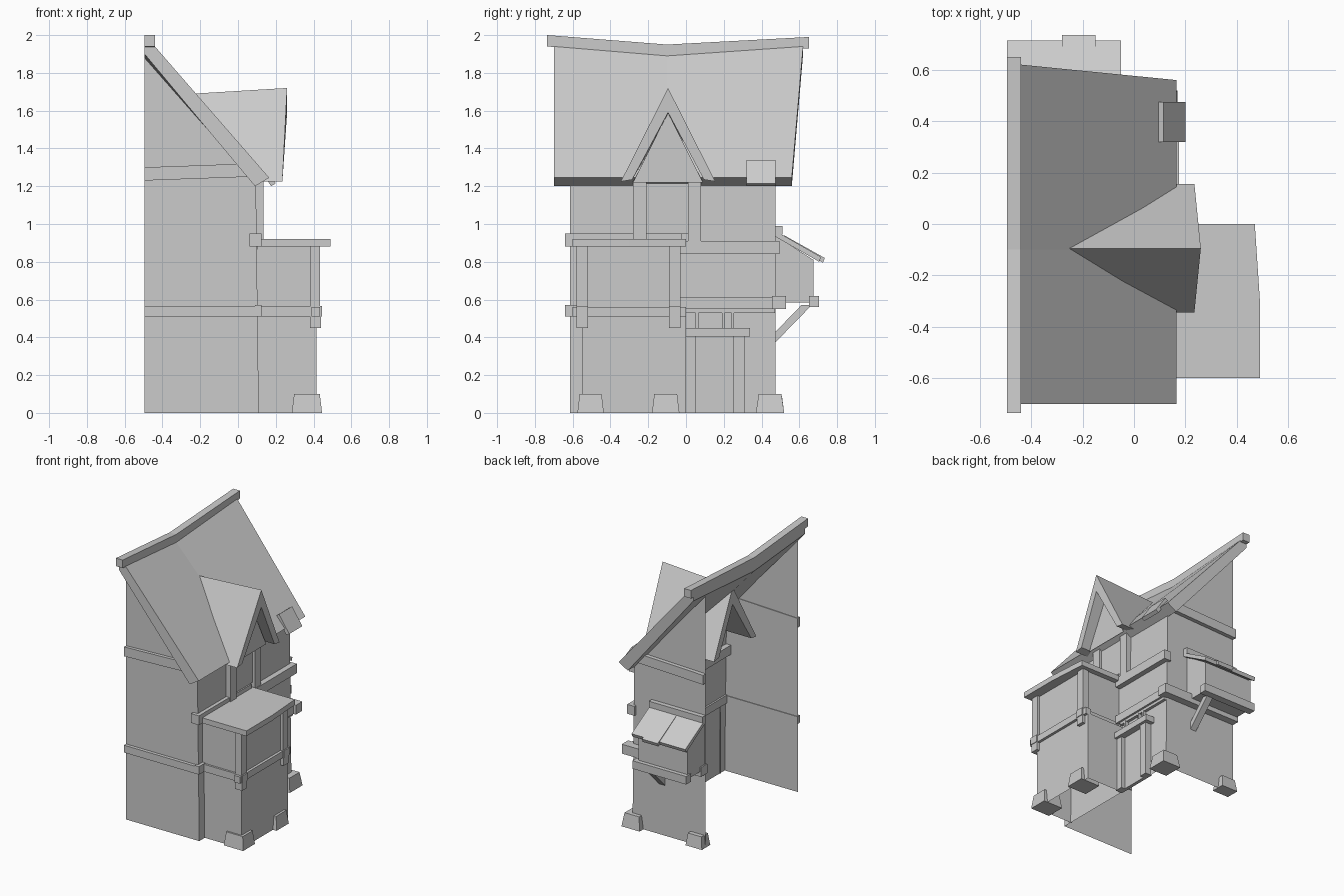
import bpy, bmesh
from mathutils import Vector

cube = bpy.data.objects.get("Cube")
if cube:
    bpy.data.objects.remove(cube, do_unlink=True)

stone = bpy.data.materials.new("light_grey")
stone.use_nodes = True
GREY = (0.6, 0.6, 0.6, 1)
stone.diffuse_color = GREY
stone.node_tree.nodes["Principled BSDF"].inputs["Base Color"].default_value = GREY


def finish(name, bm):
    mesh = bpy.data.meshes.new(name)
    bm.to_mesh(mesh)
    bm.free()
    mesh.materials.append(stone)
    obj = bpy.data.objects.new(name, mesh)
    bpy.context.collection.objects.link(obj)
    return obj


def loft(name, rings):
    """Closed solid through rings of equal point count."""
    bm = bmesh.new()
    rows = [[bm.verts.new(p) for p in ring] for ring in rings]
    n = len(rows[0])
    for a, b in zip(rows, rows[1:]):
        for i in range(n):
            j = (i + 1) % n
            bm.faces.new((a[i], a[j], b[j], b[i]))
    bm.faces.new(rows[0][::-1])
    bm.faces.new(rows[-1])
    bmesh.ops.recalc_face_normals(bm, faces=bm.faces)
    return finish(name, bm)


def box(name, x, y, z, taper=0.0):
    def ring(h, t):
        return [(x[0] + t, y[0] + t, h), (x[1] - t, y[0] + t, h),
                (x[1] - t, y[1] - t, h), (x[0] + t, y[1] - t, h)]
    return loft(name, [ring(z[0], 0), ring(z[1], taper)])


def sheet(name, points):
    """Single flat wall, points ordered counter-clockwise from outside."""
    bm = bmesh.new()
    bm.faces.new([bm.verts.new(p) for p in points])
    return finish(name, bm)


def prism_x(name, profile, x0, x1):
    return loft(name, [[(x, y, z) for y, z in profile] for x in (x0, x1)])


# Main walls, open on the -x side
BACK, FRONT, EAVE, TOP = 0.475, -0.615, 1.21, 1.88
gable = [(-0.495, 0), (0.11, 0), (0.095, EAVE), (-0.495, TOP)]
sheet("front_wall", [(x, FRONT, z) for x, z in gable])
sheet("back_wall", [(x, BACK, z) for x, z in reversed(gable)])
sheet("side_wall", [(0.11, FRONT, 0), (0.11, BACK, 0),
                    (0.095, BACK, EAVE), (0.095, FRONT, EAVE)])


# Sagging main roof
def roof_ring(y_top, y_low, sag):
    return [(-0.495, y_top, 1.97 - sag), (-0.495, y_top, 1.9 - sag),
            (0.09, y_low, 1.2), (0.165, y_low, 1.245), (-0.44, y_top, 1.94 - sag)]


loft("main_roof", [roof_ring(-0.7, -0.7, 0), roof_ring(-0.1, -0.1, 0.05),
                   roof_ring(0.62, 0.56, 0)])
loft("ridge_beam", [[(-0.495, y, z), (-0.44, y, z), (-0.44, y, z + 0.06), (-0.495, y, z + 0.06)]
                    for y, z in ((-0.735, 1.94), (-0.1, 1.89), (0.65, 1.93))])
loft("eave_patch", [[(0.095, y, 1.325), (0.115, y, 1.34), (0.2, y, 1.215), (0.175, y, 1.2)]
                    for y in (0.32, 0.475)])


# Dormer roof with hollow underside
def dormer_ring(x_eave, x_peak, peak):
    return [(x_eave, -0.345, 1.225), (x_peak, -0.095, peak), (x_eave, 0.155, 1.225),
            (x_eave, 0.095, 1.235), (x_peak, -0.095, peak - 0.13), (x_eave, -0.285, 1.235)]


loft("dormer_roof", [dormer_ring(-0.34, -0.32, 1.685), dormer_ring(0.235, 0.26, 1.72)])
sheet("dormer_gable", [(0.17, -0.28, 1.22), (0.17, 0.09, 1.22), (0.17, -0.095, 1.59)])
for side, y in (("front", -0.28), ("back", 0.01)):
    box(side + "_dormer_post", (0.09, 0.135), (y, y + 0.07), (0.91, 1.24))
box("dormer_panel", (0.09, 0.115), (-0.21, 0.01), (0.95, 1.22))

# Timber bands on the gable ends
for side, y in (("front", (-0.64, -0.61)), ("back", (0.47, 0.505))):
    loft(side + "_gable_band", [
        [(x, y[0], z), (x, y[1], z), (x, y[1], z + 0.07), (x, y[0], z + 0.07)]
        for x, z in ((-0.495, 1.23), (0.06, 1.25))])
box("front_floor_band", (-0.495, 0.11), (-0.64, -0.61), (0.51, 0.565))
box("front_corner_beam", (0.06, 0.125), (-0.64, -0.02), (0.88, 0.95))
box("lower_corner_beam", (0.09, 0.125), (-0.64, -0.02), (0.51, 0.57))
box("upper_side_beam", (0.08, 0.14), (-0.03, 0.495), (0.84, 0.91))
box("lower_side_beam", (0.08, 0.14), (-0.03, 0.5), (0.55, 0.61))
box("back_floor_beam", (-0.495, 0.16), (0.455, 0.53), (0.55, 0.62))
box("side_ledge", (0.09, 0.125), (0, 0.47), (0.53, 0.55))

# Two-storey bay, open underneath
for level, y0, y1, z0, z1 in (("lower", -0.55, 0, 0, 0.52), ("upper", -0.565, -0.04, 0.52, 0.9)):
    path = [(0.1, y0), (0.415, y0), (0.415, y1), (0.1, y1)]
    for part, a, b in zip(("front", "side", "back"), path, path[1:]):
        sheet(f"{level}_bay_{part}", [(*a, z0), (*b, z0), (*b, z1), (*a, z1)])
loft("bay_roof", [[(0.1, -0.6, z), (0.49, -0.6, z), (0.49, -0.3, z), (0.47, 0, z), (0.1, 0, z)]
                  for z in (0.88, 0.92)])
box("bay_side_beam", (0.39, 0.435), (-0.6, 0), (0.51, 0.56))
for side, y, foot in (("front", -0.58, (-0.575, -0.435)), ("back", -0.09, (-0.18, -0.035))):
    edge = (y, y + 0.06)
    box(side + "_bay_post", (0.385, 0.435), edge, (0.56, 0.88))
    box(side + "_bay_corbel", (0.38, 0.44), edge, (0.45, 0.515))
    box(side + "_bay_rail", (0.1, 0.445), edge, (0.51, 0.565))
    box(side + "_bay_foot", (0.285, 0.445), foot, (0, 0.1), 0.012)
box("back_corner_foot", (0.02, 0.17), (0.37, 0.52), (0, 0.1), 0.015)
box("back_edge_foot", (-0.495, -0.36), (0.42, 0.52), (0, 0.09), 0.012)

# Doorway beside the bay
box("door_panel", (0.1, 0.125), (0, 0.3), (0, 0.41))
for side, y in (("near", -0.01), ("far", 0.25)):
    box(side + "_door_post", (0.1, 0.155), (y, y + 0.06), (0, 0.41))
box("door_lintel", (0.1, 0.175), (-0.05, 0.34), (0.405, 0.45))
for i, y in enumerate((0.05, 0.19, 0.24)):
    box(f"lintel_strut_{i + 1}", (0.1, 0.13), (y, y + 0.015), (0.45, 0.535))

# Lean-to on the back wall
prism_x("lean_to_room", [(0.47, 0.6), (0.675, 0.6), (0.675, 0.81), (0.47, 0.94)], -0.485, -0.08)
prism_x("lean_to_roof", [(0.47, 0.965), (0.715, 0.825), (0.705, 0.8), (0.47, 0.935)], -0.495, -0.05)
prism_x("lean_to_shingle", [(0.52, 0.94), (0.735, 0.82), (0.725, 0.795), (0.51, 0.92)], -0.28, -0.15)
box("lean_to_cap", (-0.495, -0.05), (0.47, 0.51), (0.945, 0.99))
box("lean_to_sill", (-0.495, -0.05), (0.65, 0.705), (0.56, 0.62))
box("lean_to_floor", (-0.485, -0.08), (0.47, 0.66), (0.585, 0.605))
prism_x("lean_to_brace", [(0.47, 0.37), (0.47, 0.425), (0.61, 0.57), (0.665, 0.57)], -0.16, -0.11)
